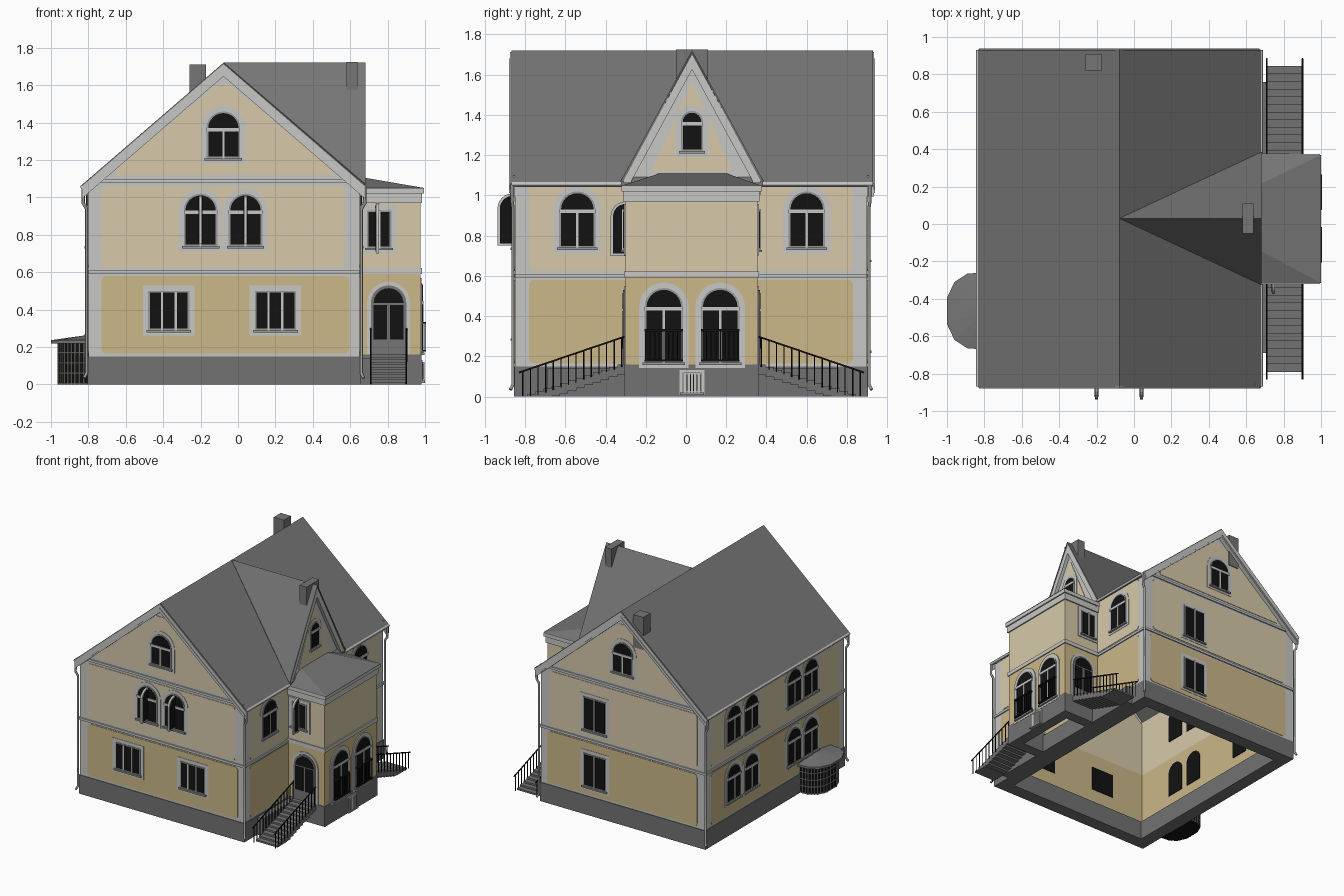
import bpy, bmesh
from math import pi, cos, sin

if "Cube" in bpy.data.objects:
    bpy.data.objects.remove(bpy.data.objects["Cube"])


def material(name, r, g, b):
    m = bpy.data.materials.new(name)
    m.use_nodes = True
    m.diffuse_color = (r, g, b, 1)
    m.node_tree.nodes["Principled BSDF"].inputs["Base Color"].default_value = (r, g, b, 1)
    return m


YELLOW = material("yellow plaster", .60, .48, .25)
BEIGE = material("beige plaster", .68, .59, .40)
TRIM = material("pale grey trim", .57, .57, .56)
FRAME = material("window frame grey", .32, .32, .31)
ROOF = material("roof grey", .18, .18, .18)
STONE = material("plinth grey", .17, .17, .17)
BLACK = material("black", .006, .006, .006)

# Each wall: axis it faces, position of its surface, outward sign
SIDES = {"front": ("y", -.85, -1), "back": ("y", .90, 1),
         "right": ("x", .65, 1), "left": ("x", -.80, -1),
         "bay_front": ("y", -.30, -1), "bay_back": ("y", .355, 1),
         "bay_right": ("x", .975, 1)}


def finish(name, bm, mat):
    bmesh.ops.recalc_face_normals(bm, faces=bm.faces)
    me = bpy.data.meshes.new(name)
    bm.to_mesh(me)
    bm.free()
    me.materials.append(mat)
    ob = bpy.data.objects.new(name, me)
    bpy.context.collection.objects.link(ob)
    return ob


def prism(name, axis, pts, a, b, mat):
    """Extrude an outline from a to b along an axis."""
    place = {"x": lambda u, v, d: (d, u, v), "y": lambda u, v, d: (u, d, v),
             "z": lambda u, v, d: (u, v, d)}[axis]
    bm = bmesh.new()
    lo = [bm.verts.new(place(u, v, a)) for u, v in pts]
    hi = [bm.verts.new(place(u, v, b)) for u, v in pts]
    bm.faces.new(lo)
    bm.faces.new(hi)
    for i in range(len(pts)):
        j = (i + 1) % len(pts)
        bm.faces.new((lo[i], lo[j], hi[j], hi[i]))
    return finish(name, bm, mat)


def plate(name, side, pts, d0, d1, mat):
    axis, pos, s = SIDES[side]
    return prism(f"{side}_{name}", axis, pts, pos + s * d0, pos + s * d1, mat)


def mesh(name, verts, faces, mat):
    bm = bmesh.new()
    vs = [bm.verts.new(v) for v in verts]
    for f in faces:
        bm.faces.new([vs[i] for i in f])
    return finish(name, bm, mat)


def tube(name, pts, r, mat):
    cu = bpy.data.curves.new(name, "CURVE")
    cu.dimensions = "3D"
    cu.bevel_depth, cu.bevel_resolution, cu.use_fill_caps = r, 1, True
    sp = cu.splines.new("POLY")
    sp.points.add(len(pts) - 1)
    for p, q in zip(sp.points, pts):
        p.co = (*q, 1)
    cu.materials.append(mat)
    bpy.context.collection.objects.link(bpy.data.objects.new(name, cu))


def rect(a, b, c, d):
    return [(a, c), (b, c), (b, d), (a, d)]


def rounded(a, b, c, d, r=.025):
    corners = [(b - r, d - r, 0), (a + r, d - r, 1), (a + r, c + r, 2), (b - r, c + r, 3)]
    return [(x + r * cos((q + t / 3) * pi / 2), y + r * sin((q + t / 3) * pi / 2))
            for x, y, q in corners for t in range(4)]


def arch(c, w, z0, z1, half=False):
    r, n = w / 2, 12
    arc = [(c + r * cos(pi * i / n), z1 - r + r * sin(pi * i / n)) for i in range(n + 1)]
    if half:
        return [(c, z0)] + arc[n // 2:] + [(c - r, z0)]
    return [(c + r, z0)] + arc + [(c - r, z0)]


def chevron(c, half, top, eave, t):
    return [(c - half, eave), (c, top), (c + half, eave),
            (c + half, eave - t), (c, top - t), (c - half, eave - t)]


def window(side, c, w, z0, z1, arched=True, bars=1, base=.004, rim=.028):
    def outline(g):
        if arched:
            return arch(c, w + 2 * g, z0 - g, z1 + g)
        return rect(c - w / 2 - g, c + w / 2 + g, z0 - g, z1 + g)
    plate("window_surround", side, outline(rim), 0, base + .003, TRIM)
    plate("window_frame", side, outline(0), 0, base + .007, FRAME)
    plate("window_glass", side, outline(-.009), -.045, base + .009, BLACK)
    top = z1 - w / 2 if arched else z1
    for i in range(bars):
        u = c - w / 2 + w * (i + 1) / (bars + 1)
        plate("window_mullion", side, rect(u - .006, u + .006, z0, top), 0, base + .013, TRIM)
    if arched:
        plate("window_transom", side, rect(c - w / 2, c + w / 2, top - .018, top), 0, base + .014, TRIM)
    plate("window_sill", side, rect(c - w / 2 - .01, c + w / 2 + .01, z0 - .012, z0), 0, base + .018, FRAME)


def sash(name, x, y, w, z0, z1):
    prism(name + "_frame", "x", arch(y, w, z0, z1, True), x - .008, x + .008, TRIM)
    prism(name + "_glass", "x", arch(y, w - .024, z0 + .012, z1 - .012, True), x - .010, x + .010, BLACK)


# Main walls with inner lining, panels and plinth
CX = -.078
for side in ("front", "back"):
    plate("wall", side, [(-.80, .15), (.65, .15), (.65, 1.06), (CX, 1.69), (-.80, 1.06)], -.02, 0, TRIM)
    plate("lower_lining", side, rect(-.77, .62, .15, .6), -.04, -.02, YELLOW)
    plate("upper_lining", side, [(-.77, .6), (.62, .6), (.62, 1.03), (CX, 1.64), (-.77, 1.03)], -.04, -.02, BEIGE)
    plate("lower_panel", side, rounded(-.73, .595, .165, .58), 0, .004, YELLOW)
    plate("upper_panel", side, rounded(-.73, .57, .625, 1.06), 0, .004, BEIGE)
    plate("gable_panel", side, [(-.65, 1.12), (.50, 1.12), (.50, 1.155), (CX + .04, 1.60),
                                (CX - .04, 1.60), (-.65, 1.155)], 0, .004, BEIGE)
    plate("plinth", side, rect(-.805, .655, 0, .15), -.1, .005, STONE)
    for z in (.592, 1.08):
        plate("moulding", side, rect(-.80, .65, z, z + .018), 0, .01, TRIM)
for side in ("left", "right"):
    plate("wall", side, rect(-.85, .90, .15, 1.06), -.02, 0, TRIM)
    plate("lower_lining", side, rect(-.82, .87, .15, .6), -.04, -.02, YELLOW)
    plate("upper_lining", side, rect(-.82, .87, .6, 1.06), -.04, -.02, BEIGE)
    plate("lower_panel", side, rounded(-.78, .83, .165, .58), 0, .004, YELLOW)
    plate("upper_panel", side, rounded(-.78, .83, .625, 1.06), 0, .004, BEIGE)
    plate("plinth", side, rect(-.855, .905, 0, .15), -.1, .005, STONE)
    plate("moulding", side, rect(-.85, .90, .592, .61), 0, .01, TRIM)

# Main roof, rakes and cross gable
prism("main_roof", "y", chevron(CX, .757, 1.72, 1.067, .025), -.868, .93, ROOF)
for side, d in (("front", .024), ("back", .034)):
    plate("rake", side, chevron(CX, .755, 1.712, 1.06, .065), 0, d, TRIM)
    plate("rake_edge", side, chevron(CX, .75, 1.68, 1.03, .018), 0, d + .005, TRIM)
plate("cross_gable_wall", "right", [(-.30, 1.0), (.36, 1.0), (.36, 1.06), (.03, 1.68), (-.30, 1.06)], -.03, 0, TRIM)
plate("cross_gable_panel", "right", [(-.17, 1.12), (.23, 1.12), (.04, 1.55), (.02, 1.55)], 0, .004, BEIGE)
plate("cross_gable_rake", "right", chevron(.03, .34, 1.705, 1.08, .08), 0, .028, TRIM)
roof = mesh("cross_gable_roof", [(CX, .03, 1.716), (.682, .03, 1.716), (.682, -.32, 1.068), (.682, .38, 1.068)],
            [(0, 2, 1), (0, 1, 3)], ROOF)
mod = roof.modifiers.new("thickness", "SOLIDIFY")
mod.thickness, mod.offset = .012, 0

# Chimneys
prism("rear_chimney", "z", rect(-.26, -.17, .82, .91), 1.45, 1.71, ROOF)
prism("cross_gable_chimney", "z", rect(.58, .64, -.05, .11), 1.57, 1.725, ROOF)

# Entrance bay
for side, a, b in (("bay_front", .65, .975), ("bay_back", .65, .975), ("bay_right", -.30, .355)):
    plate("lower_wall", side, rect(a, b, .16, .595), -.04, 0, YELLOW)
    plate("upper_wall", side, rect(a, b, .595, 1.0), -.04, 0, BEIGE)
    plate("plinth", side, rect(a - .004, b + .004, 0, .16), -.08, .005, STONE)
    for z0, z1, d in ((.592, .622, .008), (.97, 1.02, .01), (1.02, 1.05, .02)):
        plate("cornice", side, rect(a - d, b + d, z0, z1), -.02, d, TRIM)
mesh("bay_roof", [(.65, -.315, 1.05), (1, -.315, 1.05), (1, .37, 1.05), (.65, .37, 1.05),
                  (.65, -.13, 1.11), (.65, .20, 1.11)],
     [(0, 1, 4), (1, 2, 5, 4), (2, 3, 5), (0, 1, 2, 3), (0, 4, 5, 3)], ROOF)

# Windows
for c in (-.37, .20):
    window("front", c, .22, .29, .50, False, 2)
for c in (-.20, .04):
    window("front", c, .18, .74, 1.02)
    sash("open_sash", c, -.862, .15, .75, 1.01)
for side in ("front", "back"):
    window(side, CX, .18, 1.21, 1.46)
for z in (.23, .68):
    window("back", .17, .20, z, z + .26, False)
for c in (.55, .33, -.21, -.42):
    for z in (.27, .74):
        window("left", c, .17, z, z + .28)
for c in (-.54, .60):
    window("right", c, .18, .74, 1.02)
window("right", .03, .11, 1.22, 1.42, bars=0)
window("bay_right", .03, .10, .02, .12, False, 5, base=.008, rim=.012)
for c in (-.11, .17):
    window("bay_right", c, .19, .17, .54)
    for i in range(9):
        u = c - .09 + i * .0225
        plate("balcony_bar", "bay_right", rect(u - .003, u + .003, .18, .33), .022, .028, BLACK)
    for z in (.18, .33):
        plate("balcony_rail", "bay_right", rect(c - .095, c + .095, z - .005, z + .005), .01, .03, BLACK)
sash("bay_open_sash", .745, -.30, .15, .70, .97)

# Side doors, stairs and railings, mirrored about the bay
for side, y0, s in (("bay_front", -.30, -1), ("bay_back", .355, 1)):
    window(side, .755, .13, .73, .93, False)
    c = .805
    plate("door_surround", side, arch(c, .23, .16, .55), 0, .006, TRIM)
    plate("door_leaf", side, arch(c, .19, .16, .53), 0, .012, ROOF)
    plate("door_fanlight", side, arch(c, .16, .455, .515)[1:-1], 0, .015, BLACK)
    for u in (c - .045, c + .045):
        plate("door_pane", side, rect(u - .036, u + .036, .24, .425), 0, .015, BLACK)
    n = 12
    for i in range(n):
        ya, z = y0 + s * .49 * i / n, .16 * (n - i) / n
        prism("stair_step", "x", rect(ya, ya + s * .49 / n, max(0, z - .05), z), .71, .90, STONE)
    for x in (.71, .90):
        tube("handrail", [(x, y0, .30), (x, y0 + s * .53, .12)], .005, BLACK)
        for i in range(14):
            t = (i + .5) / 14
            y, z = y0 + s * .53 * t, .30 - .18 * t
            tube("baluster", [(x, y, max(0, z - .145)), (x, y, z)], .0035, BLACK)
prism("stair_side_wall", "z", rect(.65, .708, -.69, .76), 0, .14, STONE)

# Glazed garden bay on the left wall
half = [(0, .205), (.09, .2), (.16, .155), (.2, .07)]
ring = half + [(d, -v) for d, v in reversed(half)]
CY = -.465
walls = [(-.80 - d * .8, CY + v * .85) for d, v in ring]
prism("garden_bay_glass", "z", walls, 0, .225, BLACK)
for z in (.005, .06, .115, .17, .222):
    tube("garden_bay_bar", [(x, y, z) for x, y in walls], .004, FRAME)
for (xa, ya), (xb, yb) in zip(walls, walls[1:]):
    for k in range(3):
        x, y = xa + (xb - xa) * k / 3, ya + (yb - ya) * k / 3
        tube("garden_bay_post", [(x, y, 0), (x, y, .225)], .004, FRAME)
verts = [(-.80 - d, CY + v, z) for z in (.22, .237) for d, v in ring] + [(-.80, CY, .265)]
n = len(ring)
faces = [tuple(range(n))] + [(i, i + 1, n + i + 1, n + i) for i in range(n - 1)]
mesh("garden_bay_roof", verts, faces + [(n + i, n + i + 1, 2 * n) for i in range(n - 1)], ROOF)

# Gutters and downpipes
for x, ya, yb in ((-.832, -.868, .93), (.677, -.868, -.32), (.677, .38, .93)):
    tube("gutter", [(x, ya, 1.057), (x, yb, 1.057)], .012, TRIM)
for x, sx in ((-.80, -1), (.65, 1)):
    for y, sy in ((-.85, -1), (.90, 1)):
        path = [(.028, .014, 1.06), (.028, .014, .97), (.01, .01, .94), (.01, .01, .06), (.022, .022, .035)]
        tube("downpipe", [(x + sx * a, y + sy * b, z) for a, b, z in path], .009, FRAME)
